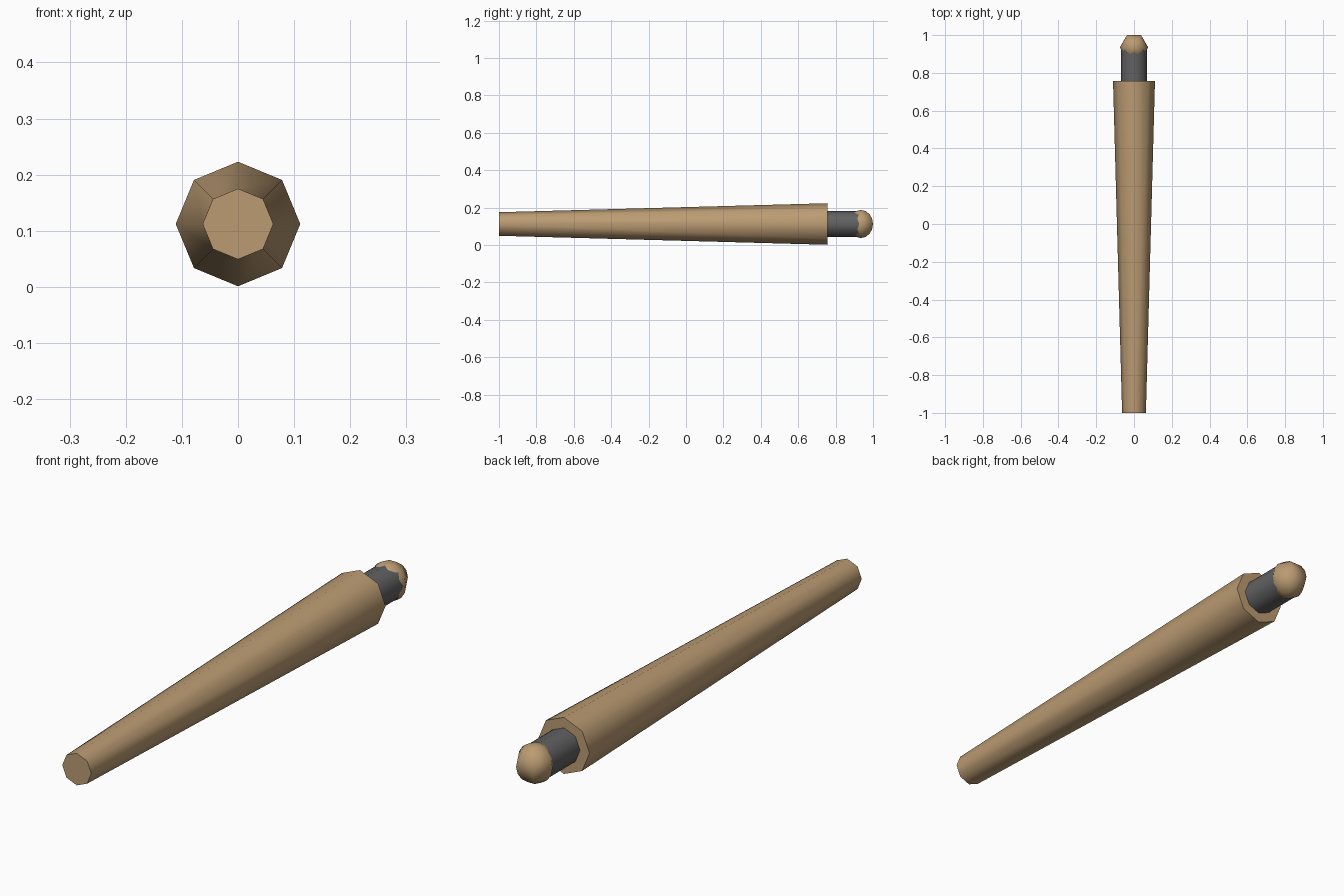
import bpy, bmesh
from math import pi, sin, cos, radians
from mathutils import Matrix, Vector

if "Cube" in bpy.data.objects:
    bpy.data.objects.remove(bpy.data.objects["Cube"])

AXIS_Z = 0.112                                   # height of the long axis
ALONG_Y = Matrix.Rotation(-pi / 2, 4, 'X')       # local z -> world y


def material(name, rgb):
    m = bpy.data.materials.new(name)
    m.diffuse_color = (*rgb, 1)
    m.use_nodes = True
    m.node_tree.nodes["Principled BSDF"].inputs["Base Color"].default_value = m.diffuse_color
    return m


def lathe(name, profile, sides, matrix, mat, angle):
    """Revolve (radius, height) points about z into a closed, smooth solid."""
    bm = bmesh.new()
    rings = [[bm.verts.new((r * cos(2 * pi * i / sides), r * sin(2 * pi * i / sides), h))
              for i in range(sides)] for r, h in profile]
    for a, b in zip(rings, rings[1:]):
        for i in range(sides):
            j = (i + 1) % sides
            bm.faces.new((a[i], a[j], b[j], b[i]))
    if profile[0][0] > 1e-5:
        bm.faces.new(rings[0][::-1])
    if profile[-1][0] > 1e-5:
        bm.faces.new(rings[-1])
    bmesh.ops.remove_doubles(bm, verts=bm.verts, dist=1e-5)
    bmesh.ops.transform(bm, matrix=matrix, verts=bm.verts)
    bmesh.ops.recalc_face_normals(bm, faces=bm.faces)
    me = bpy.data.meshes.new(name)
    bm.to_mesh(me)
    bm.free()
    ob = bpy.data.objects.new(name, me)
    bpy.context.collection.objects.link(ob)
    me.materials.append(mat)
    bpy.ops.object.select_all(action='DESELECT')
    ob.select_set(True)
    bpy.context.view_layer.objects.active = ob
    bpy.ops.object.shade_smooth_by_angle(angle=radians(angle))
    return ob


wood = material("wood", (0.50, 0.33, 0.17))
dark = material("dark_grey", (0.12, 0.12, 0.12))
base = Matrix.Translation((0, 0, AXIS_Z))

# Tapered eight-sided shaft
lathe("shaft", [(0.063, -1.0), (0.111, 0.757)], 8, base @ ALONG_Y, wood, 60)

# Dark neck
lathe("neck", [(0.07, 0.75), (0.07, 0.935)], 8, base @ ALONG_Y, dark, 60)

# Low-poly ball tip, six segments around a vertical axis
R, RINGS = 0.075, 8
arc = [(R * sin(pi * k / RINGS), -R * cos(pi * k / RINGS)) for k in range(RINGS + 1)]
lathe("ball_tip", arc, 6, base @ Matrix.Translation((0, 0.935, 0)), wood, 80)
